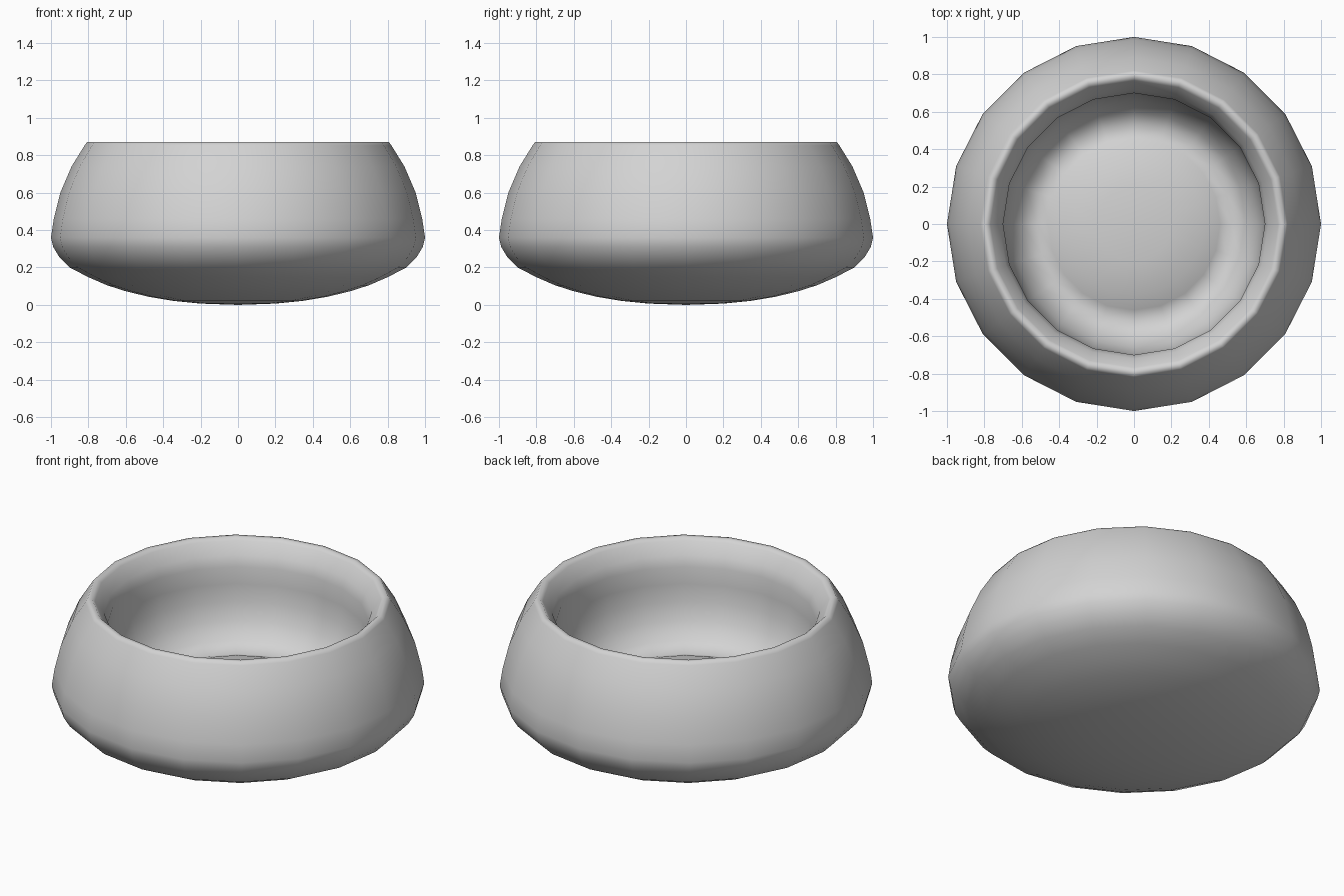
import bpy
import bmesh
from math import tau

cube = bpy.data.objects.get("Cube")
if cube:
    bpy.data.objects.remove(cube, do_unlink=True)

SIDES = 20

# Single grey finish
grey = bpy.data.materials.new("light grey")
grey.use_nodes = True
colour = (0.65, 0.65, 0.65, 1)
grey.diffuse_color = colour
grey.node_tree.nodes["Principled BSDF"].inputs["Base Color"].default_value = colour

# Half sections as (radius, height)
underside = [(0, 0), (0.2, 0.007), (0.35, 0.022), (0.48, 0.044), (0.6, 0.073), (0.7, 0.105),
             (0.8, 0.148), (0.9, 0.2), (0.955, 0.255), (0.988, 0.31)]
outer_wall = [(1, 0.36), (0.985, 0.46), (0.95, 0.6), (0.89, 0.74), (0.82, 0.853)]
rim = [(0.808, 0.87), (0.783, 0.87), (0.768, 0.855), (0.72, 0.79), (0.7, 0.73)]
inner_wall = [(0.7, 0.63), (0.69, 0.53), (0.66, 0.43), (0.6, 0.34)]
domed_floor = [(0.52, 0.295), (0.46, 0.32), (0.38, 0.355), (0.2, 0.38), (0, 0.39)]


def lathe(name, profile, sides):
    """Revolve a closed half section about the z axis."""
    bm = bmesh.new()
    verts = [bm.verts.new((r, 0, z)) for r, z in profile]
    edges = [bm.edges.new(pair) for pair in zip(verts, verts[1:])]
    bmesh.ops.spin(bm, geom=verts + edges, cent=(0, 0, 0), axis=(0, 0, 1),
                   angle=tau, steps=sides)
    bmesh.ops.remove_doubles(bm, verts=bm.verts, dist=0.0005)
    bmesh.ops.recalc_face_normals(bm, faces=bm.faces)
    mesh = bpy.data.meshes.new(name)
    bm.to_mesh(mesh)
    bm.free()
    obj = bpy.data.objects.new(name, mesh)
    bpy.context.collection.objects.link(obj)
    return obj


# Thick bowl with a pinched neck and raised floor
bowl = lathe("bowl", underside + outer_wall + rim + inner_wall + domed_floor, SIDES)
bowl.data.materials.append(grey)
bowl.data.shade_smooth()
